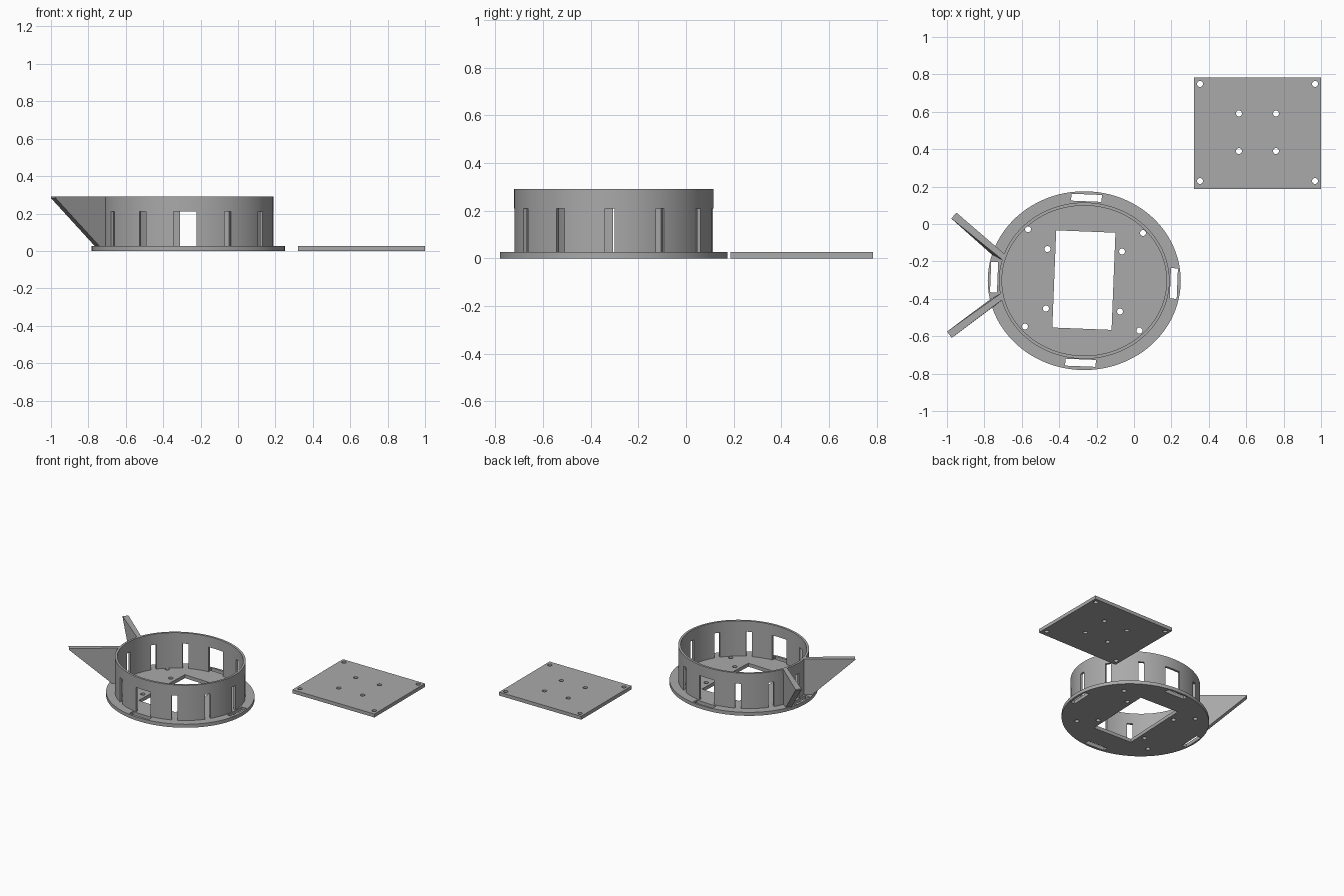
import bpy, bmesh, math
from mathutils import Matrix, Vector

if "Cube" in bpy.data.objects:
    bpy.data.objects.remove(bpy.data.objects["Cube"])

CX, CY = -0.266, -0.303          # centre of the oval housing
TILT = math.radians(-2.3)        # small twist of all cutouts
T = 0.026                        # plate thickness
TOP = 0.29                       # wall height

grey = bpy.data.materials.new("grey plastic")
grey.diffuse_color = (0.4, 0.4, 0.4, 1)
grey.use_nodes = True
grey.node_tree.nodes["Principled BSDF"].inputs["Base Color"].default_value = grey.diffuse_color


def oval(cx, cy, rx, ry, n):
    return [(cx + rx * math.cos(2 * math.pi * i / n),
             cy + ry * math.sin(2 * math.pi * i / n)) for i in range(n)]


def rect(cx, cy, w, h, a=0.0):
    c, s = math.cos(a), math.sin(a)
    return [(cx + c * x - s * y, cy + s * x + c * y) for x, y in
            ((-w / 2, -h / 2), (w / 2, -h / 2), (w / 2, h / 2), (-w / 2, h / 2))]


def select_only(ob):
    bpy.ops.object.select_all(action='DESELECT')
    ob.select_set(True)
    bpy.context.view_layer.objects.active = ob


def smooth(ob):
    select_only(ob)
    bpy.ops.object.shade_smooth_by_angle(angle=math.radians(30))


def slab(name, loops, z0, z1):
    """Extrude an outline with holes (first loop is the outline)."""
    cu = bpy.data.curves.new(name, 'CURVE')
    cu.dimensions = '2D'
    cu.fill_mode = 'BOTH'
    cu.extrude = (z1 - z0) / 2
    for loop in loops:
        sp = cu.splines.new('POLY')
        sp.points.add(len(loop) - 1)
        for p, (x, y) in zip(sp.points, loop):
            p.co = (x, y, 0, 1)
        sp.use_cyclic_u = True
    ob = bpy.data.objects.new(name, cu)
    bpy.context.collection.objects.link(ob)
    select_only(ob)
    bpy.ops.object.convert(target='MESH')
    ob = bpy.context.object
    bm = bmesh.new()
    bm.from_mesh(ob.data)
    bmesh.ops.remove_doubles(bm, verts=bm.verts, dist=1e-5)
    bmesh.ops.translate(bm, verts=bm.verts, vec=(0, 0, (z0 + z1) / 2))
    bmesh.ops.recalc_face_normals(bm, faces=bm.faces)
    bm.to_mesh(ob.data)
    bm.free()
    ob.data.materials.clear()
    ob.data.materials.append(grey)
    smooth(ob)
    return ob


def holes(points, r=0.016):
    return [oval(x, y, r, r, 20) for x, y in points]


# Oval base with window, screw holes and four rim slots
screws = [(-0.567, -0.028), (-0.463, -0.134), (0.048, -0.048), (-0.064, -0.147),
          (-0.471, -0.452), (-0.583, -0.548), (-0.075, -0.468), (0.029, -0.57)]
rim_slots = [rect(-0.286, -0.742, 0.163, 0.037, TILT), rect(-0.254, 0.14, 0.163, 0.037, TILT),
             rect(-0.748, -0.284, 0.037, 0.163, TILT), rect(0.213, -0.318, 0.037, 0.163, TILT)]
slab("base", [oval(CX, CY, 0.516, 0.478, 96), rect(-0.268, -0.3, 0.317, 0.52, TILT)]
     + rim_slots + holes(screws), 0, T)

# Separate mounting plate
slab("mounting_plate", [rect(0.66, 0.485, 0.68, 0.598)]
     + holes([(x, y) for x in (0.353, 0.968) for y in (0.23, 0.749)])
     + holes([(x, y) for x in (0.561, 0.759) for y in (0.39, 0.591)]), 0, T)

# Oval wall
wall = slab("wall", [oval(CX, CY, 0.456, 0.418, 96), oval(CX, CY, 0.44, 0.401, 96)], T - 0.002, TOP)

# Twelve openings: wide at front and back, narrow elsewhere
bm = bmesh.new()
for k in range(12):
    a = k * math.pi / 6 + TILT
    width = 0.123 if k in (3, 9) else 0.04
    m = (Matrix.Translation((CX + 0.448 * math.cos(a), CY + 0.41 * math.sin(a), (T + 0.21) / 2))
         @ Matrix.Rotation(a, 4, 'Z') @ Matrix.Diagonal((0.14, width, 0.21 - T, 1)))
    bmesh.ops.create_cube(bm, size=1, matrix=m)
me = bpy.data.meshes.new("opening_cutter")
bm.to_mesh(me)
bm.free()
cutter = bpy.data.objects.new("opening_cutter", me)
bpy.context.collection.objects.link(cutter)
mod = wall.modifiers.new("openings", 'BOOLEAN')
mod.operation = 'DIFFERENCE'
mod.solver = 'EXACT'
mod.object = cutter
select_only(wall)
bpy.ops.object.modifier_apply(modifier=mod.name)
bpy.data.objects.remove(cutter)
smooth(wall)


# Triangular fins spreading from the left side
def fin(name, root, tip, half=0.021):
    root, tip = Vector(root), Vector(tip)
    d = (tip - root).normalized()
    n = Vector((-d.y, d.x)) * half
    bm = bmesh.new()
    sides = []
    for s in (-1, 1):
        a, b = root + n * s, tip + n * s
        a.x = CX - 0.448 * math.sqrt(1 - ((a.y - CY) / 0.41) ** 2)
        low = root.lerp(tip, 0.15) + n * s
        prof = [(a, T - 0.002), (low, T - 0.002), (b, TOP - 0.008), (b, TOP), (a, TOP)]
        sides.append([bm.verts.new((p.x, p.y, z)) for p, z in prof])
    bm.faces.new(sides[0])
    bm.faces.new(sides[1][::-1])
    for i in range(5):
        j = (i + 1) % 5
        bm.faces.new((sides[0][j], sides[0][i], sides[1][i], sides[1][j]))
    bmesh.ops.recalc_face_normals(bm, faces=bm.faces)
    me = bpy.data.meshes.new(name)
    bm.to_mesh(me)
    bm.free()
    me.materials.append(grey)
    bpy.context.collection.objects.link(bpy.data.objects.new(name, me))


fin("back_fin", (-0.71, -0.18), (-0.963, 0.045))
fin("front_fin", (-0.71, -0.385), (-0.987, -0.592))
